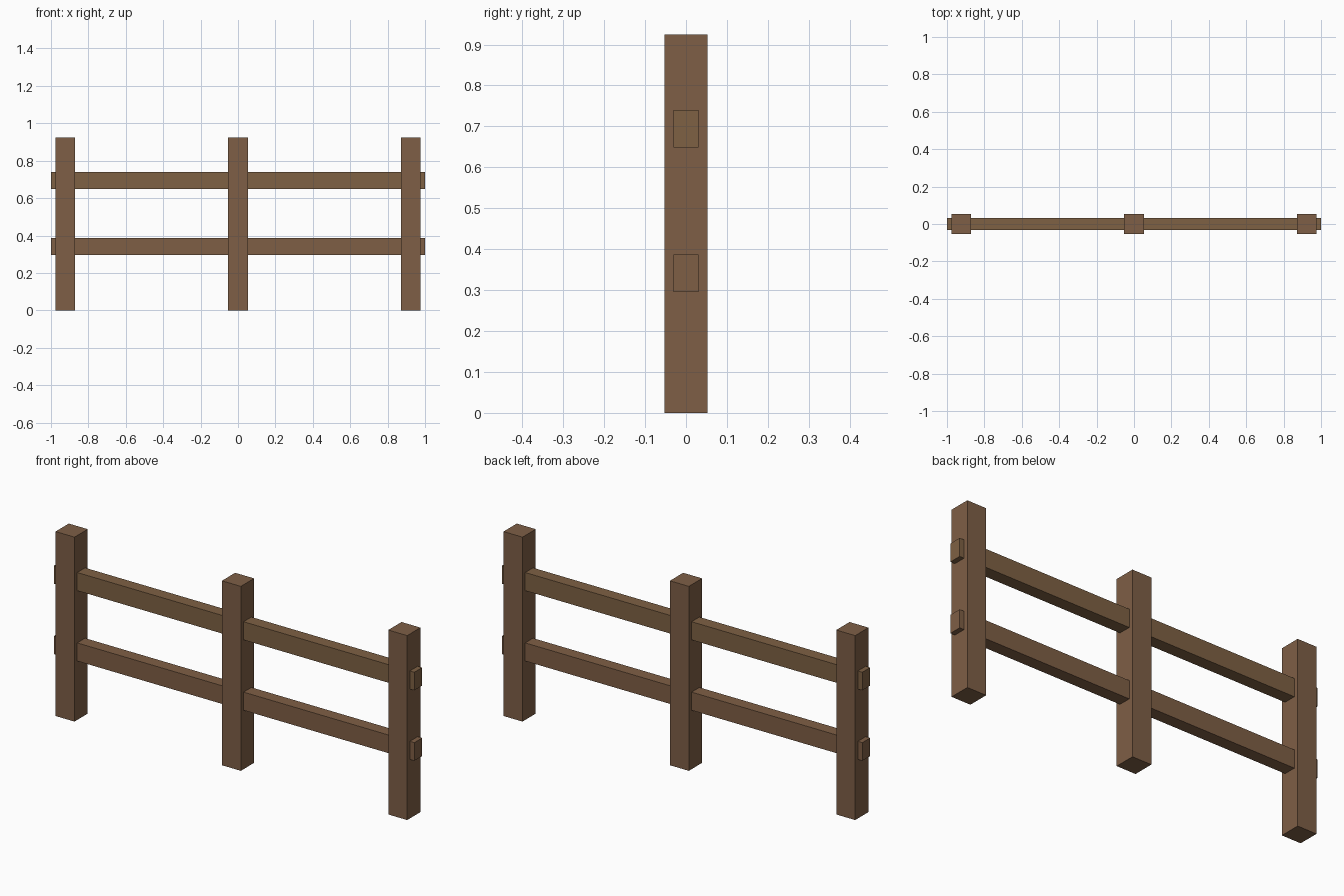
import bpy

cube = bpy.data.objects.get("Cube")
if cube:
    bpy.data.objects.remove(cube, do_unlink=True)


def make_material(name, rgb):
    mat = bpy.data.materials.new(name)
    mat.use_nodes = True
    color = (*rgb, 1.0)
    mat.diffuse_color = color
    mat.node_tree.nodes["Principled BSDF"].inputs["Base Color"].default_value = color
    return mat


def make_box(name, size, center, mat):
    bpy.ops.mesh.primitive_cube_add(size=1, location=center)
    box = bpy.context.object
    box.name = name
    box.scale = size
    bpy.ops.object.transform_apply(location=False, rotation=False, scale=True)
    box.data.materials.append(mat)
    return box


post_wood = make_material("post brown", (0.209, 0.114, 0.061))
upper_wood = make_material("upper rail brown", (0.209, 0.119, 0.057))
lower_wood = make_material("lower rail brown", (0.212, 0.114, 0.060))

# Square upright posts
POST_WIDTH, POST_HEIGHT = 0.105, 0.925
for name, x in (("right_post", -0.923), ("middle_post", 0), ("left_post", 0.923)):
    make_box(name, (POST_WIDTH, POST_WIDTH, POST_HEIGHT), (x, 0, POST_HEIGHT / 2), post_wood)

# Horizontal rails running through the posts, with short stubs past the ends
for name, z, mat in (("lower_rail", 0.341, lower_wood), ("upper_rail", 0.694, upper_wood)):
    make_box(name, (2, 0.062, 0.091), (0, 0, z), mat)
